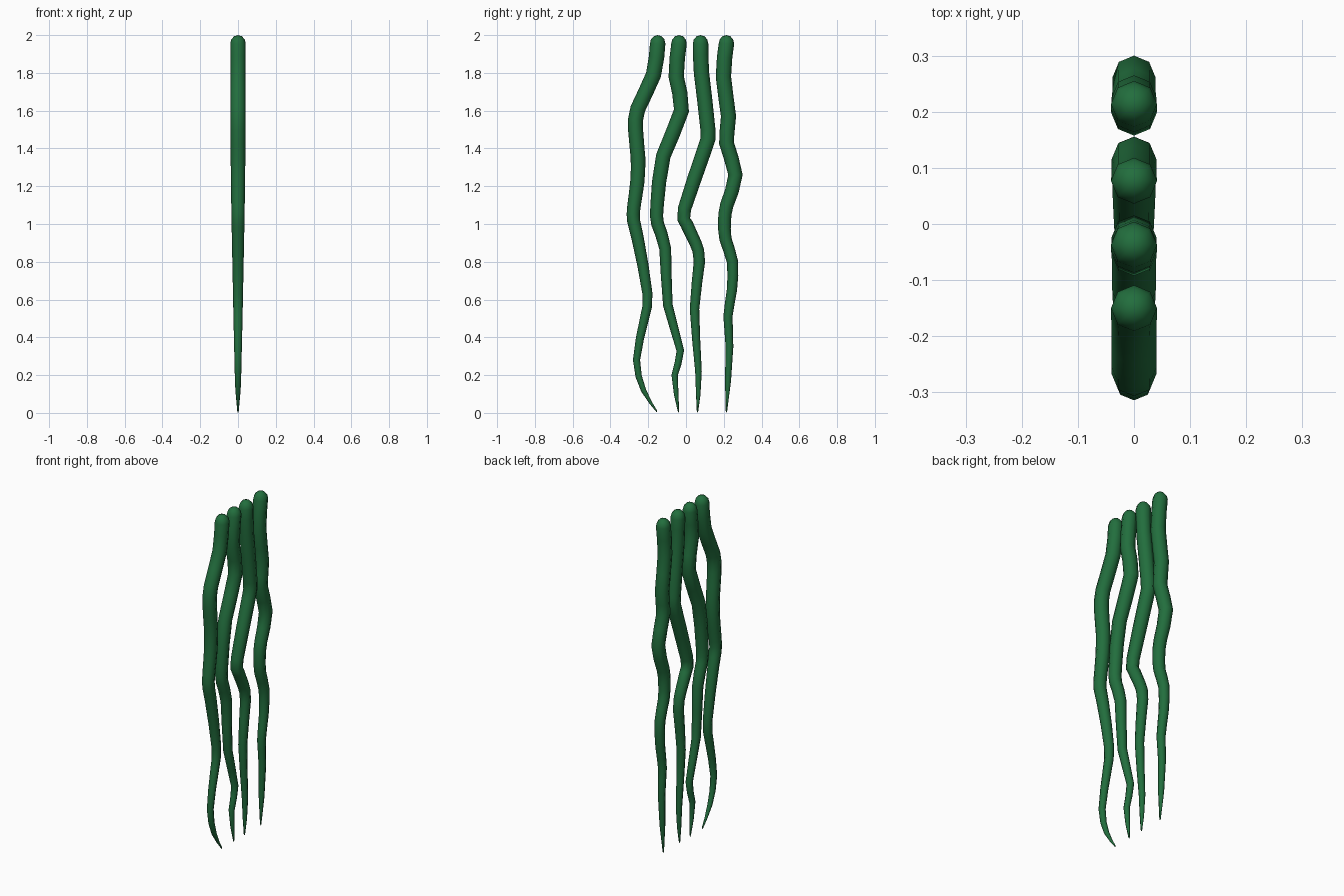
import bpy, bmesh, math
from mathutils import Vector

if "Cube" in bpy.data.objects:
    bpy.data.objects.remove(bpy.data.objects["Cube"])

SIDES = 8
SUB = 2

# Height -> radius along every vine (tapering to a point at the floor)
TAPER = [(0.0, 0.003), (0.12, 0.014), (0.2, 0.017), (0.5, 0.024),
         (1.0, 0.034), (1.25, 0.038), (1.55, 0.040), (2.0, 0.041)]

# Centre lines as (y, z), bottom to top; all vines hang in the x = 0 plane
VINES = [
    [(-.156, .01), (-.225, .12), (-.262, .28), (-.22, .5), (-.204, .63), (-.257, .93),
     (-.278, 1.02), (-.276, 1.09), (-.258, 1.22), (-.254, 1.35), (-.267, 1.5),
     (-.255, 1.61), (-.172, 1.79), (-.15, 1.955)],
    [(-.04, .01), (-.06, .2), (-.03, .33), (-.096, .57), (-.11, .87), (-.15, 1.0),
     (-.153, 1.1), (-.12, 1.36), (-.024, 1.6), (-.052, 1.78), (-.037, 1.955)],
    [(.061, .01), (.066, .22), (.045, .55), (.071, .8), (.05, .9), (.003, 1.0),
     (-.008, 1.08), (.1, 1.4), (.116, 1.5), (.082, 1.8), (.077, 1.955)],
    [(.214, .01), (.23, .35), (.222, .51), (.243, .65), (.246, .8), (.209, .92),
     (.204, 1.02), (.216, 1.1), (.262, 1.26), (.214, 1.43), (.225, 1.57),
     (.198, 1.78), (.214, 1.955)],
]

green = bpy.data.materials.new("vine_green")
green.diffuse_color = (0.016, 0.156, 0.047, 1)
green.use_nodes = True
green.node_tree.nodes["Principled BSDF"].inputs["Base Color"].default_value = green.diffuse_color


def radius_at(z):
    for (z0, r0), (z1, r1) in zip(TAPER, TAPER[1:]):
        if z <= z1:
            return r0 + (r1 - r0) * max(0, (z - z0) / (z1 - z0))
    return TAPER[-1][1]


def smooth_path(points):
    p = [Vector((0, y, z)) for y, z in points]
    p = [p[0]] + p + [p[-1]]
    out = []
    for a, b, c, d in zip(p, p[1:], p[2:], p[3:]):
        for k in range(SUB):
            t = k / SUB
            out.append(0.5 * (2 * b + (c - a) * t + (2 * a - 5 * b + 4 * c - d) * t * t
                              + (3 * b - a - 3 * c + d) * t ** 3))
    return out + [p[-1]]


def make_vine(name, points):
    path = smooth_path(points)
    rings = []
    for i, c in enumerate(path):
        tangent = (path[min(i + 1, len(path) - 1)] - path[max(i - 1, 0)]).normalized()
        rings.append((c, tangent, radius_at(c.z)))
    # rounded top cap
    base, up = path[-1], Vector((0, 0, 1))
    rings[-1] = (base, up, radius_at(2))
    for a in (30, 60):
        a = math.radians(a)
        rings.append((base + up * 0.045 * math.sin(a), up, radius_at(2) * math.cos(a)))

    bm = bmesh.new()
    loops = []
    for c, tangent, r in rings:
        side = Vector((1, 0, 0))
        other = tangent.cross(side)
        loops.append([bm.verts.new(c + r * (side * math.cos(2 * math.pi * k / SIDES)
                                            + other * math.sin(2 * math.pi * k / SIDES)))
                      for k in range(SIDES)])
    for lo, hi in zip(loops, loops[1:]):
        for k in range(SIDES):
            n = (k + 1) % SIDES
            bm.faces.new((lo[k], lo[n], hi[n], hi[k]))
    # tip at the floor and crown of the dome
    for loop, apex in ((loops[0], path[0] - up * 0.01), (loops[-1], base + up * 0.045)):
        v = bm.verts.new(apex)
        for k in range(SIDES):
            bm.faces.new((loop[k], loop[(k + 1) % SIDES], v))
    bmesh.ops.recalc_face_normals(bm, faces=bm.faces)
    for f in bm.faces:
        f.smooth = True
    mesh = bpy.data.meshes.new(name)
    bm.to_mesh(mesh)
    bm.free()
    mesh.materials.append(green)
    bpy.context.collection.objects.link(bpy.data.objects.new(name, mesh))


for i, pts in enumerate(VINES):
    make_vine(f"hanging_vine_{i + 1}", pts)
